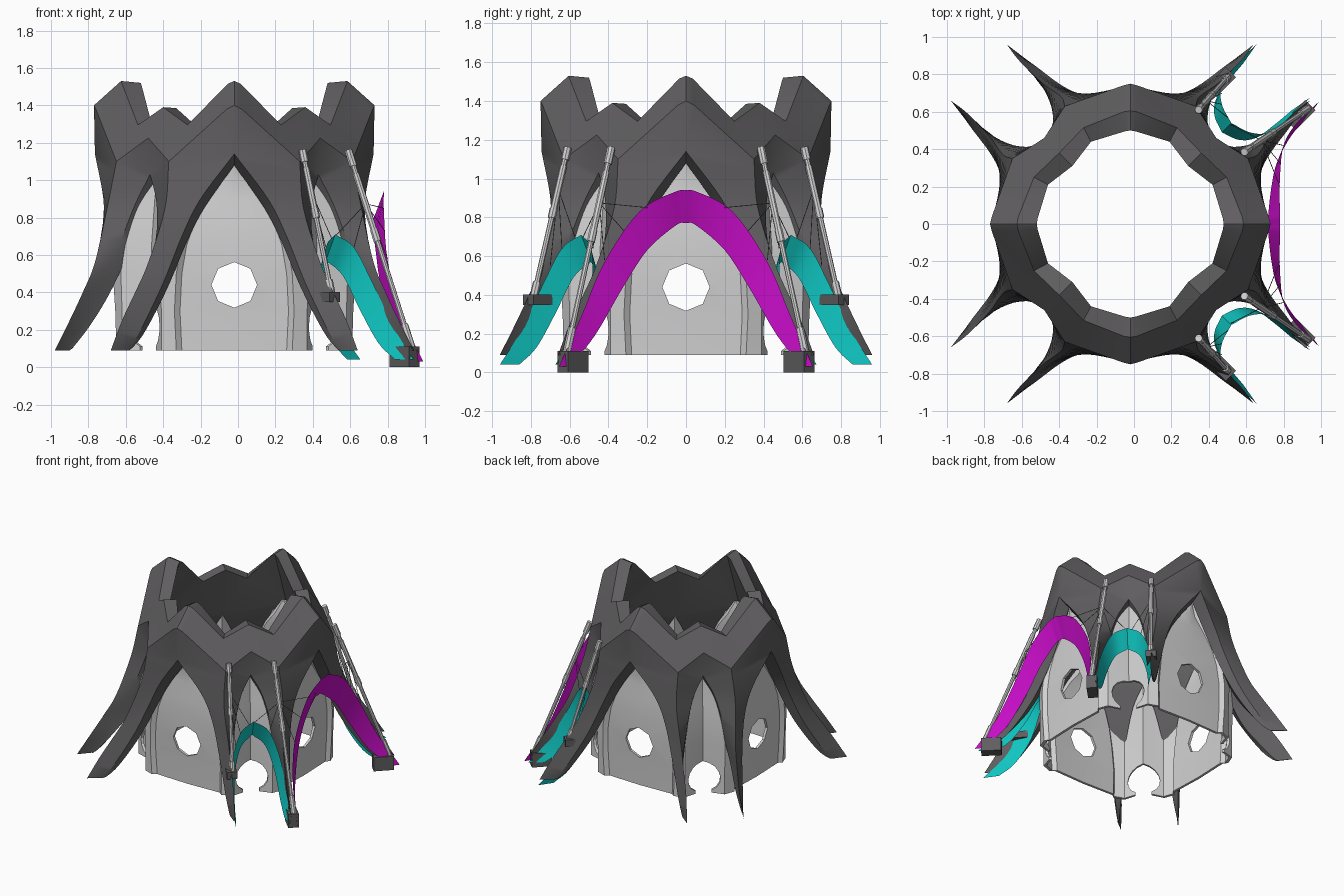
import bpy, bmesh, math
from mathutils import Vector, Matrix

cube = bpy.data.objects.get("Cube")
if cube:
    bpy.data.objects.remove(cube, do_unlink=True)

CX = -0.02  # centre of the rotational body


def material(name, rgb):
    m = bpy.data.materials.new(name)
    m.use_nodes = True
    col = (*rgb, 1)
    m.diffuse_color = col
    bsdf = next(n for n in m.node_tree.nodes if n.type == 'BSDF_PRINCIPLED')
    bsdf.inputs["Base Color"].default_value = col
    return m


DARK = material("dark grey", (0.115, 0.11, 0.115))
LIGHT = material("light grey", (0.64, 0.64, 0.64))
TEAL = material("teal", (0.005, 0.58, 0.55))
MAGENTA = material("magenta", (0.58, 0.004, 0.58))


def finish(bm, name, mat, smooth=None):
    bmesh.ops.remove_doubles(bm, verts=bm.verts, dist=0.0005)
    bmesh.ops.recalc_face_normals(bm, faces=bm.faces)
    me = bpy.data.meshes.new(name)
    bm.to_mesh(me)
    bm.free()
    ob = bpy.data.objects.new(name, me)
    bpy.context.collection.objects.link(ob)
    if mat:
        me.materials.append(mat)
    if smooth:
        bpy.ops.object.select_all(action='DESELECT')
        ob.select_set(True)
        bpy.context.view_layer.objects.active = ob
        bpy.ops.object.shade_smooth_by_angle(angle=math.radians(smooth))
    return ob


def curve(pts, steps=5):
    """Smooth path through a few points."""
    p = [Vector(q) for q in pts]
    p = [2 * p[0] - p[1]] + p + [2 * p[-1] - p[-2]]
    out = []
    for a, b, c, d in zip(p, p[1:], p[2:], p[3:]):
        for i in range(steps):
            t = i / steps
            out.append(0.5 * (2 * b + (c - a) * t + (2 * a - 5 * b + 4 * c - d) * t * t
                              + (3 * b - a - 3 * c + d) * t ** 3))
    return out + [p[-2]]


def face(bm, pts):
    bm.faces.new([bm.verts.new(p) for p in pts])


def loft(bm, a, b):
    for i in range(len(a) - 1):
        face(bm, (a[i], a[i + 1], b[i + 1], b[i]))


# The eight symmetric copies of one wedge
def eightfold():
    for swap in (False, True):
        for sx in (1, -1):
            for sy in (1, -1):
                yield lambda v, w=swap, a=sx, b=sy: Vector(
                    ((v[1] if w else v[0]) * a + CX, (v[0] if w else v[1]) * b, v[2]))


# Crown with eight fin legs: one wedge from a side centre to a diagonal
peak = [(0, .75, 1.40), (0, .605, 1.53), (0, .50, 1.52)]
shoulder = [(.04, .74, 1.38), (.035, .60, 1.515), (.03, .495, 1.505)]
valley = [(.35, .63, 1.10), (.25, .515, 1.295), (.21, .44, 1.295)]
diag = [(.46, .46, 1.225), (.38, .38, 1.39), (.31, .31, 1.385)]
wide = curve([(0, .745, 1.14), (.18, .70, .9), (.28, .70, .7),
              (.38, .75, .45), (.5, .84, .2), (.57, .89, .09)])
ridge = curve([valley[0], (.37, .68, .85), (.46, .745, .56),
               (.53, .81, .40), (.6, .88, .25), (.66, .96, .09)])
narrow = curve([(.45, .45, 1.03), (.415, .53, .87), (.42, .62, .64),
                (.45, .71, .42), (.52, .80, .24), (.58, .89, .09)])


def inward(path):
    out = []
    for i, v in enumerate(path):
        k = 1 - 0.9 * i / (len(path) - 1)
        s = 1 - 0.13 * k
        out.append(Vector((v.x * s, v.y * s, max(v.z - 0.06 * k, .09))))
    return out


wide_in, narrow_in = inward(wide), inward(narrow)
bm = bmesh.new()
for f in eightfold():
    P, S, V, D = ([f(q) for q in s] for s in (peak, shoulder, valley, diag))
    W, R, N, WI, NI = ([f(q) for q in s] for s in (wide, ridge, narrow, wide_in, narrow_in))
    for a, b in ((P, S), (S, V), (V, D)):    # rim slope and rim top
        loft(bm, a, b)
    face(bm, (P[0], S[0], W[0]))             # outer wall above the arches
    face(bm, (S[0], V[0], W[0]))
    face(bm, (D[0], V[0], N[0]))
    face(bm, (P[2], S[2], WI[0]))            # inner wall
    face(bm, (S[2], V[2], WI[0]))
    face(bm, (V[2], NI[0], WI[0]))
    face(bm, (V[2], D[2], NI[0]))
    for a, b in ((W, R), (R, N), (N, NI), (NI, WI), (WI, W)):
        loft(bm, a, b)
    face(bm, (W[-1], R[-1], N[-1], NI[-1], WI[-1]))
finish(bm, "crown_and_legs", DARK, 30)

# Inner shell: rings of (height, side scale, corner scale, half width of the pointed panel)
rings = [(.09, 1.0, 1.0, .28), (.3, 1.01, 1.0, .29), (.5, 1.03, 1.01, .28), (.65, 1.03, 1.01, .255),
         (.78, 1.02, .99, .21), (.9, 1.0, .97, .14), (1.0, 1.0, .96, .06), (1.1, 1.04, .95, .01)]
bm = bmesh.new()
for f in eightfold():
    skins = []
    for inset in (1, .968):
        skins.append([[f((x * inset, y * inset, z)) for x, y in (
            (0, .615 * s), (w, .605 * s), (w + .03, .63 * s),
            (.39 * e, .60 * e), (.43 * e, .47 * e), (.438 * e, .438 * e))]
            for z, s, e, w in rings])
    outer, inner = skins
    for rows in skins:
        for a, b in zip(rows, rows[1:]):
            loft(bm, a, b)
    for end in (0, -1):
        loft(bm, outer[end], inner[end])
shell = finish(bm, "inner_shell", LIGHT, 25)


def prism(bm, outline, angle):
    """Extrude an outline of (sideways, height) along a radial direction."""
    rot = Matrix.Rotation(angle, 3, 'Z')
    a, b = ([rot @ Vector((r, u, z)) + Vector((CX, 0, 0)) for u, z in outline] for r in (.42, .9))
    face(bm, a)
    face(bm, b)
    loft(bm, a + a[:1], b + b[:1])


# Round windows on the sides, keyhole doorways on the diagonals
window = [(.122 * math.sin(math.tau * i / 8), .44 + .122 * math.cos(math.tau * i / 8)) for i in range(8)]
arc = [math.radians(-60 + 300 * i / 14) for i in range(15)]
doorway = [(.06, 0)] + [(.12 * math.cos(a), .215 + .12 * math.sin(a)) for a in arc] + [(-.06, 0)]
bm = bmesh.new()
for i in range(4):
    prism(bm, window, i * math.pi / 2)
    prism(bm, doorway, (i + .5) * math.pi / 2)
cutter = finish(bm, "opening_cutter", None)
cutter.hide_render = True
cutter.hide_viewport = True
cutter.display_type = 'WIRE'
cut = shell.modifiers.new("openings", 'BOOLEAN')
cut.operation = 'DIFFERENCE'
cut.solver = 'EXACT'
cut.object = cutter


def strip(name, mat, halves):
    bm = bmesh.new()
    for upper, lower in halves:
        loft(bm, upper, lower)
    finish(bm, name, mat, 40)


def flip(path, swap=False, sy=1):
    return [Vector((v.y + CX if swap else v.x, (v.x - CX if swap else v.y) * sy, v.z)) for v in path]


# Large magenta arch on the left side
up = curve([(.78, 0, .94), (.78, .06, .93), (.78, .24, .83), (.80, .42, .57), (.87, .54, .29), (.99, .655, .03)])
low = curve([(.717, 0, .77), (.718, .05, .76), (.735, .20, .63), (.765, .33, .43), (.84, .47, .19),
             (.95, .60, .03)])
strip("magenta_arch", MAGENTA, [(flip(up, sy=s), flip(low, sy=s)) for s in (1, -1)])

# Teal arches between the leg pairs on the left side
up = curve([(.52, .54, .71), (.47, .64, .64), (.47, .74, .45), (.55, .86, .2), (.655, .96, .04)])
low = curve([(.47, .49, .57), (.43, .58, .49), (.44, .67, .31), (.51, .77, .13), (.585, .86, .04)])
for s, side in ((1, "back"), (-1, "front")):
    strip(side + "_teal_arch", TEAL, [(flip(up, w, s), flip(low, w, s)) for w in (False, True)])


def tube(bm, p, q, r, sides=8):
    d = q - p
    m = Matrix.Translation((p + q) / 2) @ d.to_track_quat('Z', 'Y').to_matrix().to_4x4()
    bmesh.ops.create_cone(bm, cap_ends=True, segments=sides, radius1=r, radius2=r,
                          depth=d.length, matrix=m)


# Telescopic struts, foot blocks and cables
struts = {"outer": ((.59, .385, 1.16), (.93, .615, .10), (.89, .583, .055), .11),
          "inner": ((.345, .61, 1.16), (.505, .79, .37), (.465, .76, .375), .055)}
anchors = {"outer": [(.78, .2, .85), (.785, .32, .73), (.80, .42, .58), (.62, .48, .64), (.52, .53, .70)],
           "inner": [(.47, .64, .64), (.50, .57, .69), (.47, .70, .55)]}
for s, side in ((1, "back"), (-1, "front")):
    for key, (top, foot, block, height) in struts.items():
        name = side + "_" + key
        top, foot, block = (Vector((v[0], v[1] * s, v[2])) for v in (top, foot, block))
        bm = bmesh.new()
        for a, b, r in ((0, .08, .021), (.06, .14, .014), (.12, .42, .018),
                        (.4, .46, .021), (.44, .9, .014), (.88, 1, .021)):
            tube(bm, top.lerp(foot, a), top.lerp(foot, b), r)
        finish(bm, name + "_strut", LIGHT, 40)
        bm = bmesh.new()
        m = (Matrix.Translation(block) @ Matrix.Rotation(s * math.pi / 4, 4, 'Z')
             @ Matrix.Diagonal((.15, .078, height, 1)))
        bmesh.ops.create_cube(bm, size=1, matrix=m)
        finish(bm, name + "_foot_block", DARK)
        bm = bmesh.new()
        for v in anchors[key]:
            tube(bm, top.lerp(foot, .27), Vector((v[0], v[1] * s, v[2])), .002, 5)
        finish(bm, name + "_cables", DARK)
